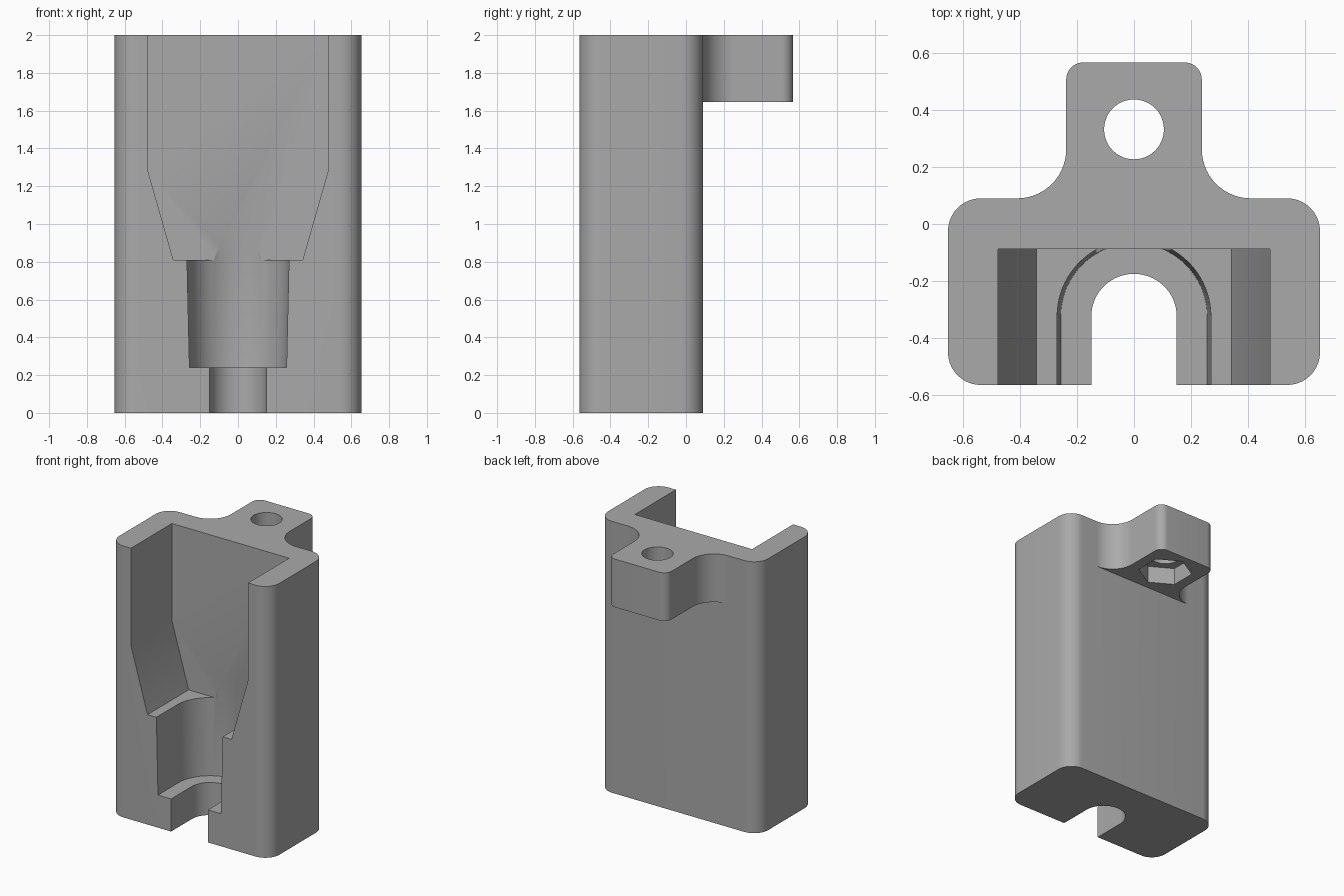
import bpy, bmesh
from math import cos, sin, pi, radians

cube = bpy.data.objects.get("Cube")
if cube:
    bpy.data.objects.remove(cube, do_unlink=True)

grey = bpy.data.materials.new("plain grey")
grey.use_nodes = True
COLOUR = (0.4, 0.4, 0.4, 1)
grey.diffuse_color = COLOUR
grey.node_tree.nodes["Principled BSDF"].inputs["Base Color"].default_value = COLOUR


def arc(cx, cy, r, start, end, steps=10):
    """Points along an arc, angles in degrees."""
    angles = [radians(start + (end - start) * i / steps) for i in range(steps + 1)]
    return [(cx + r * cos(a), cy + r * sin(a)) for a in angles]


def mirrored(half):
    """Close a right-hand outline by mirroring it across x = 0."""
    return half + [(-x, y) for x, y in reversed(half)]


def loft(name, layers):
    """Solid through matching loops of 3D points, capped at both ends."""
    bm = bmesh.new()
    loops = [[bm.verts.new(p) for p in layer] for layer in layers]
    for low, high in zip(loops, loops[1:]):
        n = len(low)
        for i in range(n):
            j = (i + 1) % n
            bm.faces.new((low[i], low[j], high[j], high[i]))
    bm.faces.new(loops[0])
    bm.faces.new(loops[-1])
    bmesh.ops.recalc_face_normals(bm, faces=bm.faces[:])
    mesh = bpy.data.meshes.new(name)
    bm.to_mesh(mesh)
    bm.free()
    obj = bpy.data.objects.new(name, mesh)
    bpy.context.collection.objects.link(obj)
    mesh.materials.append(grey)
    return obj


def prism(name, outline, z0, z1):
    return loft(name, [[(x, y, z) for x, y in outline] for z in (z0, z1)])


def u_shape(r, z):
    """Round-backed channel outline that opens through the front."""
    half = [(r, -0.7)] + arc(0, CENTRE_Y, r, 0, 180, 40) + [(-r, -0.7)]
    return [(x, y, z) for x, y in half]


W, FRONT, BACK, TOP = 0.653, -0.565, 0.09, 2.0
CENTRE_Y, HOLE_Y, TAB_Z = -0.325, 0.332, 1.645
R = 0.115

# Main block with rounded vertical edges
housing = prism("holder_body", mirrored(
    arc(W - R, FRONT + R, R, -90, 0) + arc(W - R, BACK - R, R, 0, 90)), 0, TOP)

# Rear mounting tab, flared into the back wall
tab = prism("mounting_tab", mirrored(
    [(0.41, 0.03)] + arc(0.41, BACK + 0.172, 0.172, 270, 180, 14)
    + arc(0.238 - 0.06, 0.567 - 0.06, 0.06, 0, 90)), TAB_Z, TOP)

# Upper pocket with sloping shoulders
pocket_half = [(0.342, 0.81), (0.478, 1.285), (0.478, 2.1)]
pocket = loft("pocket_cutter", [[(x, y, z) for x, z in mirrored(pocket_half)]
                                for y in (-0.7, -0.087)])

# Tapered seat below the pocket, narrowing into the back wall above
seat = loft("seat_cutter", [u_shape(0.257, 0.24), u_shape(0.27, 0.81), u_shape(0.232, 1.04)])

# Slot through the floor
slot = loft("slot_cutter", [u_shape(0.15, -0.1), u_shape(0.15, 0.4)])

# Bolt hole and hexagonal nut recess
hole = prism("hole_cutter", arc(0, HOLE_Y, 0.105, 0, 352.5, 47), 1.5, 2.1)
nut = prism("nut_cutter", arc(0, HOLE_Y, 0.184, 30, 330, 5), 1.5, TAB_Z + 0.125)

tools = [(tab, 'UNION')] + [(c, 'DIFFERENCE') for c in (pocket, seat, slot, hole, nut)]
for tool, operation in tools:
    tool.hide_render = True
    mod = housing.modifiers.new(tool.name, 'BOOLEAN')
    mod.operation, mod.object, mod.solver = operation, tool, 'EXACT'

# Bake the joined solid and remove the helper shapes
bpy.context.view_layer.update()
graph = bpy.context.evaluated_depsgraph_get()
solid = bpy.data.meshes.new_from_object(housing.evaluated_get(graph))
housing.modifiers.clear()
housing.data = solid
for tool, _ in tools:
    bpy.data.objects.remove(tool, do_unlink=True)

bpy.ops.object.select_all(action='DESELECT')
housing.select_set(True)
bpy.context.view_layer.objects.active = housing
bpy.ops.object.shade_smooth_by_angle(angle=radians(25))
